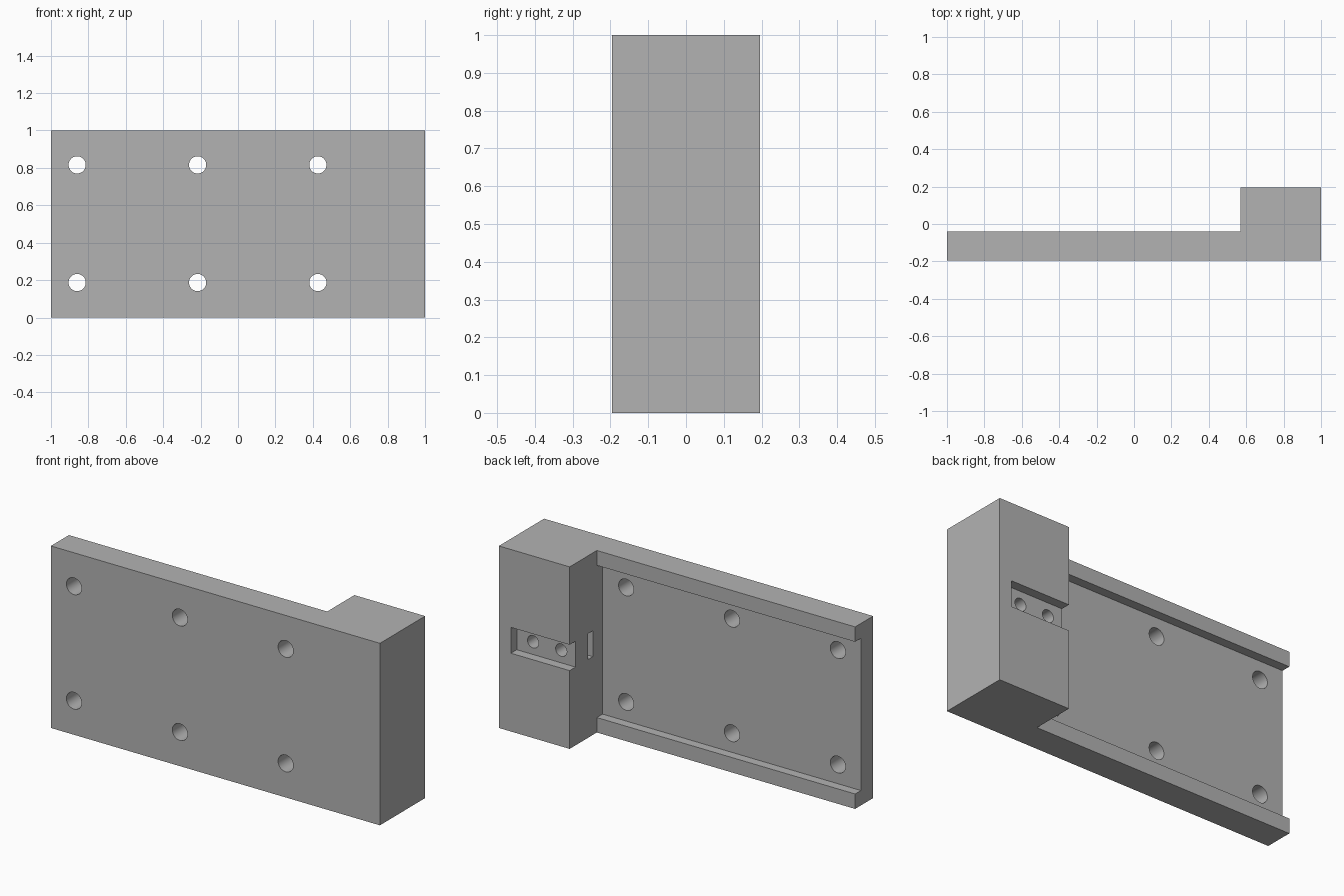
import bpy, bmesh, math
from mathutils import Matrix, Vector

default = bpy.data.objects.get("Cube")
if default:
    bpy.data.objects.remove(default, do_unlink=True)

grey = bpy.data.materials.new("plain grey")
grey.use_nodes = True
colour = (0.45, 0.45, 0.45, 1)
grey.diffuse_color = colour
grey.node_tree.nodes["Principled BSDF"].inputs["Base Color"].default_value = colour


def add_object(name, bm):
    bmesh.ops.recalc_face_normals(bm, faces=bm.faces)
    mesh = bpy.data.meshes.new(name)
    bm.to_mesh(mesh)
    bm.free()
    mesh.materials.append(grey)
    obj = bpy.data.objects.new(name, mesh)
    bpy.context.collection.objects.link(obj)
    return obj


def box(name, lo, hi):
    lo, hi = Vector(lo), Vector(hi)
    bm = bmesh.new()
    place = Matrix.Translation((lo + hi) / 2) @ Matrix.Diagonal((*(hi - lo), 1))
    bmesh.ops.create_cube(bm, size=1, matrix=place)
    return add_object(name, bm)


def rod(name, x, z, radius, y0, y1):
    bm = bmesh.new()
    place = Matrix.Translation((x, (y0 + y1) / 2, z)) @ Matrix.Rotation(math.pi / 2, 4, "X")
    bmesh.ops.create_cone(bm, cap_ends=True, segments=40, radius1=radius,
                          radius2=radius, depth=y1 - y0, matrix=place)
    return add_object(name, bm)


# L-shaped body: thin plate with a thick block at its left end
FRONT, BACK, PLATE, STEP = -0.196, 0.196, -0.04, 0.57
profile = [(-1, FRONT), (1, FRONT), (1, BACK), (STEP, BACK), (STEP, PLATE), (-1, PLATE)]
bm = bmesh.new()
face = bm.faces.new([bm.verts.new((x, y, 0)) for x, y in profile])
top = bmesh.ops.extrude_face_region(bm, geom=[face])["geom"]
bmesh.ops.translate(bm, vec=(0, 0, 1), verts=[v for v in top if isinstance(v, bmesh.types.BMVert)])
body = add_object("mounting_plate", bm)

# Wide channel in the plate, screw pocket in the block, nut slot behind it
cutters = [
    box("channel_cutter", (-1.1, -0.09, 0.082), (STEP, 0.05, 0.918)),
    box("pocket_cutter", (0.5, 0.145, 0.43), (0.927, 0.3, 0.572)),
    box("nut_slot_cutter", (0.5, -0.005, 0.43), (0.927, 0.038, 0.572)),
]
# Six holes through the plate
for x in (-0.86, -0.216, 0.427):
    for z in (0.187, 0.816):
        cutters.append(rod("plate_hole_cutter", x, z, 0.046, -0.3, 0.0))
# Two screw holes from the pocket into the nut slot
for x in (0.657, 0.828):
    cutters.append(rod("screw_hole_cutter", x, 0.5, 0.034, 0.015, 0.17))

bpy.context.view_layer.objects.active = body
for cutter in cutters:
    cutter.hide_render = True
    mod = body.modifiers.new("cut", "BOOLEAN")
    mod.operation = "DIFFERENCE"
    mod.solver = "EXACT"
    mod.object = cutter
    bpy.ops.object.modifier_apply(modifier=mod.name)
    bpy.data.objects.remove(cutter, do_unlink=True)

# Smooth hole walls, sharp edges elsewhere
bpy.ops.object.select_all(action="DESELECT")
body.select_set(True)
bpy.ops.object.shade_smooth_by_angle(angle=math.radians(30))
